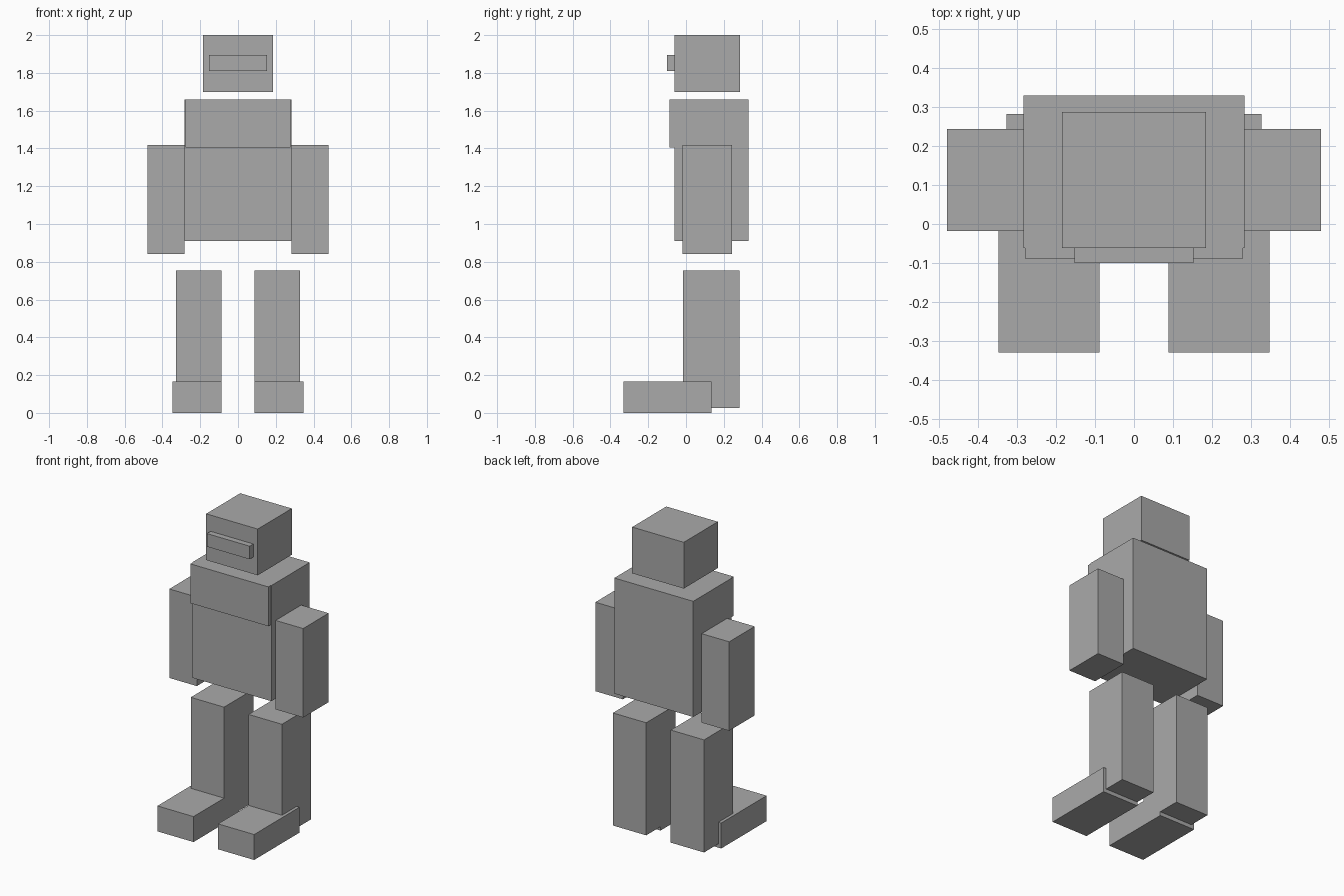
import bpy

if "Cube" in bpy.data.objects:
    bpy.data.objects.remove(bpy.data.objects["Cube"])

grey = bpy.data.materials.new("plain grey")
grey.diffuse_color = (0.4, 0.4, 0.4, 1)
grey.use_nodes = True
grey.node_tree.nodes["Principled BSDF"].inputs["Base Color"].default_value = grey.diffuse_color


def box(name, x, y, z):
    """Flat-sided block spanning the given (low, high) ranges."""
    spans = (x, y, z)
    bpy.ops.mesh.primitive_cube_add(size=1, location=[(a + b) / 2 for a, b in spans])
    ob = bpy.context.object
    ob.name = name
    ob.scale = [b - a for a, b in spans]
    bpy.ops.object.transform_apply(location=False, rotation=False, scale=True)
    ob.data.materials.append(grey)
    return ob


def pair(name, x, y, z):
    """The same block on both sides of the body."""
    box("right_" + name, (-x[1], -x[0]), y, z)
    box("left_" + name, x, y, z)


# Head and visor
box("head", (-0.185, 0.185), (-0.062, 0.287), (1.70, 2.0))
box("visor", (-0.153, 0.153), (-0.10, -0.062), (1.81, 1.895))

# Torso with the raised chest plate
box("torso", (-0.283, 0.283), (-0.062, 0.33), (0.91, 1.66))
box("chest_plate", (-0.279, 0.279), (-0.088, -0.062), (1.405, 1.66))

# Limbs
pair("arm", (0.283, 0.48), (-0.018, 0.243), (0.84, 1.417))
pair("leg", (0.088, 0.327), (-0.017, 0.282), (0.025, 0.755))
pair("foot", (0.088, 0.347), (-0.33, 0.135), (0.0, 0.165))
